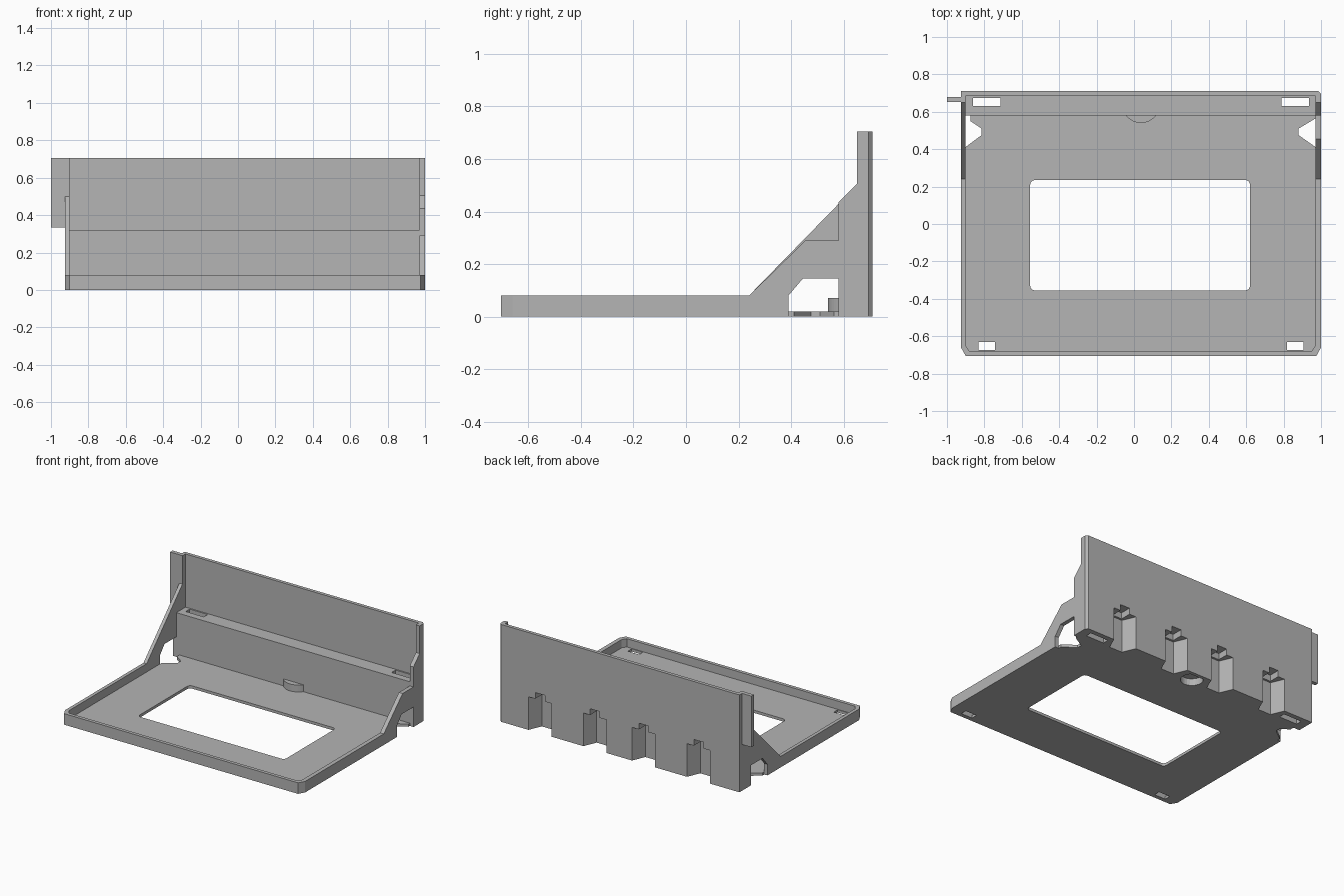
import bpy, bmesh, math
from mathutils import Vector

cube = bpy.data.objects.get("Cube")
if cube:
    bpy.data.objects.remove(cube, do_unlink=True)

# Single matte grey material
grey = bpy.data.materials.new("light_grey")
grey.use_nodes = True
colour = (0.46, 0.46, 0.46, 1)
grey.diffuse_color = colour
grey.node_tree.nodes["Principled BSDF"].inputs["Base Color"].default_value = colour

MID = 0.0375                      # centre line of the body, without the side tab
LEFT, RIGHT = 1.0, -0.925         # outer faces of the body
IN_LEFT, IN_RIGHT = 0.97, -0.9    # inner faces of the side walls


def prism(name, points, low, high, axis="z"):
    """Extrude an (x, y) outline along z, or a (y, z) outline along x."""
    bm = bmesh.new()
    place = (lambda p: (p[0], p[1], low)) if axis == "z" else (lambda p: (low, p[0], p[1]))
    face = bm.faces.new([bm.verts.new(place(p)) for p in points])
    new = bmesh.ops.extrude_face_region(bm, geom=[face])["geom"]
    step = Vector((0, 0, high - low)) if axis == "z" else Vector((high - low, 0, 0))
    bmesh.ops.translate(bm, vec=step, verts=[v for v in new if isinstance(v, bmesh.types.BMVert)])
    bmesh.ops.recalc_face_normals(bm, faces=bm.faces)
    mesh = bpy.data.meshes.new(name)
    bm.to_mesh(mesh)
    bm.free()
    mesh.materials.append(grey)
    obj = bpy.data.objects.new(name, mesh)
    bpy.context.collection.objects.link(obj)
    return obj


def rect(x0, x1, y0, y1):
    return [(x0, y0), (x1, y0), (x1, y1), (x0, y1)]


def arc(cx, cy, r, start, end, steps):
    angles = [math.radians(start + (end - start) * i / steps) for i in range(steps + 1)]
    return [(cx + r * math.cos(a), cy + r * math.sin(a)) for a in angles]


def rounded(x0, x1, y0, y1, r):
    return (arc(x1 - r, y1 - r, r, 0, 90, 4) + arc(x0 + r, y1 - r, r, 90, 180, 4)
            + arc(x0 + r, y0 + r, r, 180, 270, 4) + arc(x1 - r, y0 + r, r, 270, 360, 4))


def cut(obj, cutters):
    """Subtract each cutter and bake the result."""
    for cutter in cutters:
        mod = obj.modifiers.new("cut", "BOOLEAN")
        mod.operation = "DIFFERENCE"
        mod.solver = "EXACT"
        mod.object = cutter
    bpy.context.view_layer.update()
    graph = bpy.context.evaluated_depsgraph_get()
    baked = bpy.data.meshes.new_from_object(obj.evaluated_get(graph))
    obj.modifiers.clear()
    obj.data = baked


# Floor plate, fitted inside the walls
corner = [(IN_RIGHT, -0.65), (IN_RIGHT + 0.02, -0.68), (IN_LEFT - 0.02, -0.68), (IN_LEFT, -0.65)]
floor = prism("floor_plate", corner + [(IN_LEFT, 0.58), (IN_RIGHT, 0.58)], 0, 0.02)

# Low front lip with clipped corners
outer = [(LEFT, -0.6), (LEFT, -0.66), (LEFT - 0.025, -0.705),
         (RIGHT + 0.025, -0.705), (RIGHT, -0.66), (RIGHT, -0.6)]
prism("front_lip", outer + [(IN_RIGHT, -0.6)] + corner + [(IN_LEFT, -0.6)], 0, 0.08)

# Side walls rising in a slant to the back
base = [(0.65, 0), (-0.6, 0), (-0.6, 0.08), (0.24, 0.08)]
left_wall = prism("left_wall", base + [(0.455, 0.29), (0.58, 0.29), (0.58, 0.435), (0.65, 0.505)],
                  IN_LEFT, LEFT, "x")
right_wall = prism("right_wall", base + [(0.65, 0.5)], RIGHT, IN_RIGHT, "x")

# Back wall with end posts, ledge in front of it, and the side tab
back_wall = prism("back_wall", [
    (RIGHT, 0.71), (RIGHT, 0.65), (IN_RIGHT, 0.65), (IN_RIGHT, 0.685), (IN_LEFT, 0.685),
    (IN_LEFT, 0.65), (LEFT, 0.65), (LEFT, 0.695), (LEFT - 0.015, 0.71)], 0, 0.705)
ledge = prism("back_ledge", rect(IN_RIGHT, IN_LEFT, 0.58, 0.685), 0, 0.32)
prism("side_tab", rect(-1, RIGHT, 0.652, 0.68), 0.335, 0.705)

# Round boss where the floor meets the ledge
boss = prism("round_boss", arc(MID, 0.64, 0.1, 217, 323, 16), 0, 0.07)

# Cutters: floor window, front slots, side clearances
window = prism("cut_window", rounded(-0.555, 0.62, -0.355, 0.235, 0.025), -0.1, 0.1)
floor_cuts = [window]
for side in (-1, 1):
    x = MID + side * 0.825
    floor_cuts.append(prism("cut_front_slot", rect(x - 0.045, x + 0.045, -0.675, -0.63), -0.1, 0.1))
floor_cuts.append(prism("cut_right_clearance", [
    (-0.95, 0.375), (-0.815, 0.475), (-0.815, 0.51), (-0.875, 0.55), (-0.875, 0.6), (-0.95, 0.6)],
    -0.1, 0.1))
floor_cuts.append(prism("cut_left_clearance", [
    (1.03, 0.37), (0.88, 0.475), (0.88, 0.51), (1.03, 0.6)], -0.1, 0.1))
pocket = prism("cut_pocket", arc(MID, 0.633, 0.075, 0, 345, 23), -0.1, 0.05)

# Cutter: openings low in both side walls
opening = prism("cut_opening", [(0.39, -0.1), (0.39, 0.08), (0.445, 0.145), (0.58, 0.145), (0.58, -0.1)],
                -1.1, 1.1, "x")

# Cutters: slots through the ledge and tapered hanging notches in the back
ledge_slots, notches = [], []
for side in (-1, 1):
    x = MID + side * 0.825
    ledge_slots.append(prism("cut_ledge_slot", rect(x - 0.073, x + 0.073, 0.63, 0.675), -0.1, 0.5))
    for offset in (0.195, 0.635):
        x = MID + side * offset
        notches.append(prism("cut_notch", [
            (x - 0.097, 0.72), (x - 0.052, 0.615), (x + 0.052, 0.615), (x + 0.097, 0.72)], -0.1, 0.24))
        notches.append(prism("cut_notch_top", rect(x - 0.038, x + 0.038, 0.63, 0.75), 0.2, 0.285))

cut(floor, floor_cuts + [pocket])
cut(boss, [pocket])
cut(left_wall, [opening])
cut(right_wall, [opening])
cut(back_wall, notches)
cut(ledge, ledge_slots + notches + [pocket])

# Discard the cutters
for cutter in floor_cuts + ledge_slots + notches + [pocket, opening]:
    bpy.data.objects.remove(cutter, do_unlink=True)
